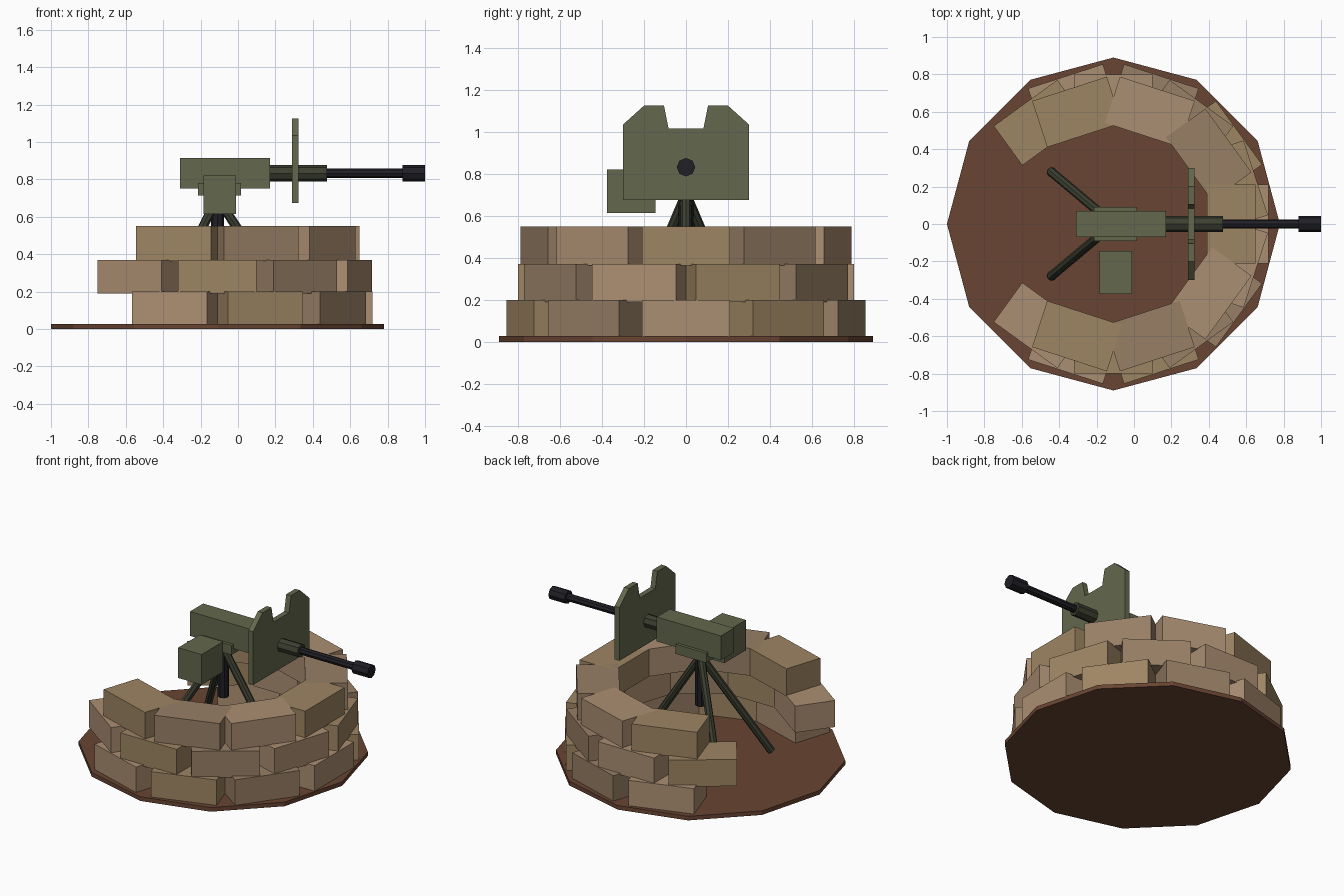
import bpy
from math import sin, cos, pi, radians
from mathutils import Vector

if "Cube" in bpy.data.objects:
    bpy.data.objects.remove(bpy.data.objects["Cube"])

CX = -0.11  # centre of the emplacement


def material(name, rgb):
    m = bpy.data.materials.new(name)
    m.diffuse_color = (*rgb, 1)
    m.use_nodes = True
    m.node_tree.nodes["Principled BSDF"].inputs["Base Color"].default_value = m.diffuse_color
    return m


EARTH = material("earth", (0.14, 0.058, 0.032))
GREEN = material("olive", (0.125, 0.14, 0.075))
DARK = material("dark_olive", (0.045, 0.05, 0.03))
STEEL = material("gunmetal", (0.014, 0.014, 0.019))
SACKS = [material("sack_pale", (0.41, 0.275, 0.17)),
         material("sack_tan", (0.34, 0.235, 0.125)),
         material("sack_brown", (0.31, 0.21, 0.13))]


def finish(name, mat):
    ob = bpy.context.object
    ob.name = name
    ob.data.materials.append(mat)
    return ob


def box(name, lo, hi, mat):
    lo, hi = Vector(lo), Vector(hi)
    bpy.ops.mesh.primitive_cube_add(size=1, location=(lo + hi) / 2)
    ob = finish(name, mat)
    ob.scale = hi - lo
    return ob


def rod(name, a, b, r, mat, sides=8):
    a, b = Vector(a), Vector(b)
    bpy.ops.mesh.primitive_cylinder_add(vertices=sides, radius=r, depth=(b - a).length,
                                        location=(a + b) / 2)
    ob = finish(name, mat)
    ob.rotation_euler = (b - a).to_track_quat('Z', 'Y').to_euler()
    return ob


# Twelve-sided ground disc
bpy.ops.mesh.primitive_cylinder_add(vertices=12, radius=0.89, depth=0.028, location=(CX, 0, 0.014))
finish("ground_disc", EARTH)

# Three staggered rings of sandbags, open at the rear
# (ring radius, bottom z, start angle, number of bags, tint offset)
for layer, (r, z, start, count, tint) in enumerate([(0.70, 0.02, -108, 7, 0),
                                                    (0.67, 0.19, -126, 8, 0),
                                                    (0.63, 0.365, -108, 7, 1)]):
    for i in range(count):
        a = radians(start + 36 * i)
        top = (0.20, 0.37, 0.55)[layer]
        bpy.ops.mesh.primitive_cube_add(
            size=1, location=(CX + r * cos(a), r * sin(a), (z + top) / 2), rotation=(0, 0, a))
        bag = finish(f"sandbag_{layer + 1}_{i + 1}", SACKS[(i + tint) % 3])
        bag.scale = (0.26, 0.42, top - z)

# Tripod and centre post
for n, deg in (("front", 0), ("left", 140), ("right", -140)):
    a = radians(deg)
    rod(f"tripod_leg_{n}", (CX, 0, 0.70), (CX + 0.435 * cos(a), 0.435 * sin(a), 0.04), 0.025, DARK)
rod("centre_post", (CX, 0, 0.37), (CX, 0, 0.73), 0.035, STEEL)

# Gun body
box("cradle", (-0.215, -0.09, 0.715), (0.015, 0.09, 0.78), GREEN)
box("receiver", (-0.31, -0.07, 0.75), (0.17, 0.07, 0.915), GREEN)
box("ammo_box", (-0.185, -0.375, 0.615), (-0.01, -0.145, 0.82), GREEN)
rod("barrel_shroud", (0.15, 0, 0.832), (0.475, 0, 0.832), 0.044, DARK)
rod("barrel", (0.45, 0, 0.832), (0.95, 0, 0.832), 0.025, STEEL)
rod("muzzle", (0.88, 0, 0.832), (1.0, 0, 0.832), 0.044, STEEL)

# Notched shield, extruded from a mirrored half profile
half = [(0.30, 0.675), (0.30, 1.035), (0.20, 1.125), (0.105, 1.125), (0.083, 1.017)]
outline = half + [(-y, z) for y, z in reversed(half)]
n = len(outline)
verts = [(x, y, z) for x in (0.288, 0.324) for y, z in outline]
faces = [list(reversed(range(n))), list(range(n, 2 * n))]
faces += [(i, (i + 1) % n, n + (i + 1) % n, n + i) for i in range(n)]
mesh = bpy.data.meshes.new("shield")
mesh.from_pydata(verts, [], faces)
mesh.materials.append(GREEN)
bpy.context.collection.objects.link(bpy.data.objects.new("shield", mesh))
